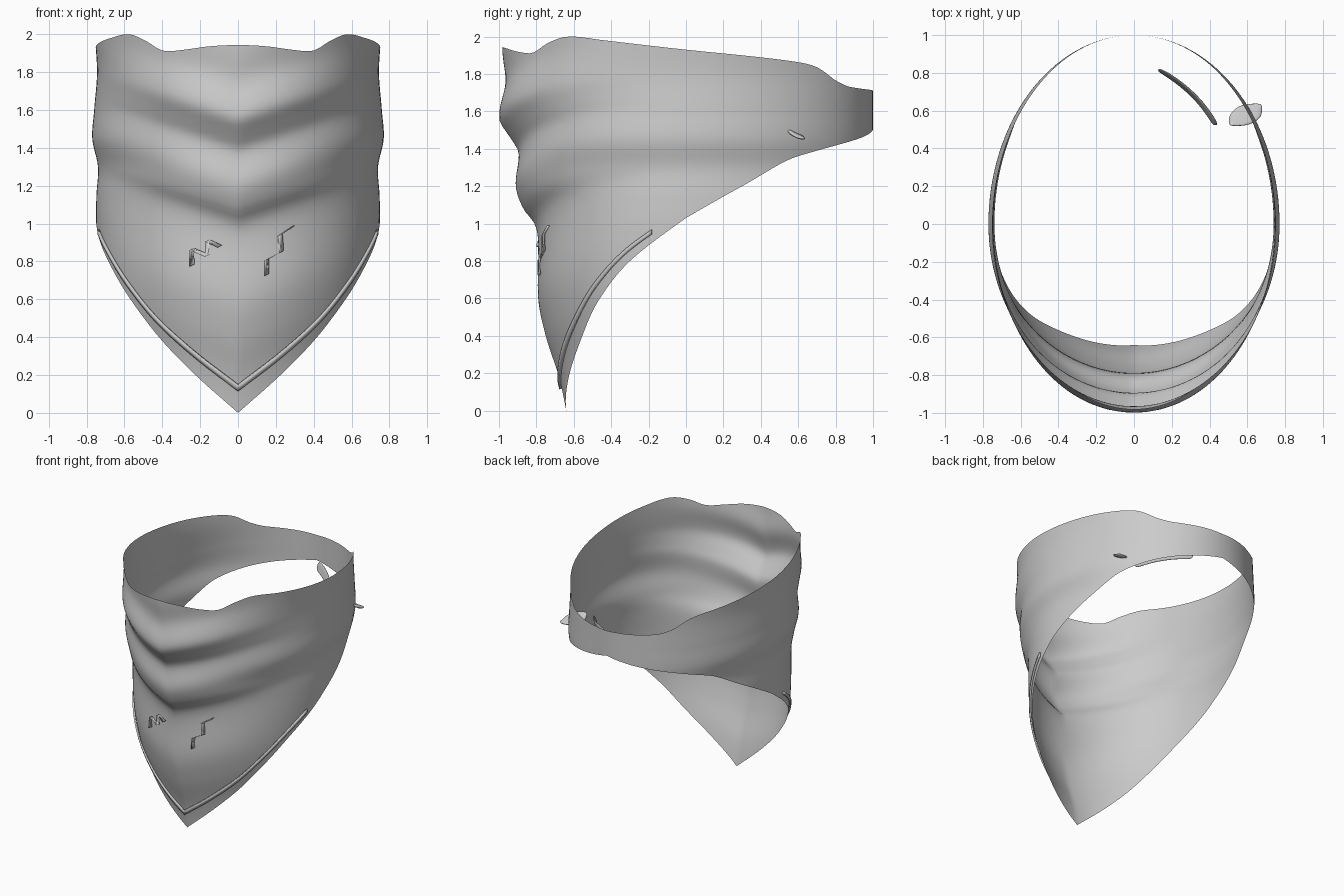
import bpy, bmesh
from math import sin, cos, pi, asin
from mathutils import Vector

if "Cube" in bpy.data.objects:
    bpy.data.objects.remove(bpy.data.objects["Cube"])


def curve(table, t):
    """Smooth cubic interpolation through (t, value) pairs."""
    n = len(table)
    t = max(table[0][0], min(table[-1][0], t))
    i = 0
    while i < n - 2 and t > table[i + 1][0]:
        i += 1

    def slope(k):
        a, b = table[max(k - 1, 0)], table[min(k + 1, n - 1)]
        return (b[1] - a[1]) / (b[0] - a[0])
    (t0, v0), (t1, v1) = table[i], table[i + 1]
    h = t1 - t0
    u = (t - t0) / h
    return ((2*u**3 - 3*u*u + 1)*v0 + (u**3 - 2*u*u + u)*h*slope(i)
            + (3*u*u - 2*u**3)*v1 + (u**3 - u*u)*h*slope(i + 1))


# Edge heights by angle from the front, front depth and side width by height
TOP = [(0, 1.945), (.2, 1.937), (.4, 1.918), (.56, 1.914), (.7, 1.965), (.86, 2.0), (1.1, 1.98),
       (1.57, 1.93), (2.2, 1.865), (2.35, 1.835), (2.5, 1.765), (2.65, 1.73), (pi, 1.71)]
BOTTOM = [(0, 0), (.32, .18), (.63, .38), (.91, .6), (1.18, .8), (1.57, 1.03),
          (1.875, 1.2), (2.21, 1.36), (pi, 1.51)]
DEPTH = [(-.2, .59), (0, .64), (.1, .66), (.2, .685), (.4, .75), (.6, .79), (.9, .79), (1.0, .81),
         (1.08, .87), (1.2, .91), (1.38, .895), (1.46, .94), (1.56, .998), (1.75, .965),
         (1.9, .98), (2.0, .985)]
WIDTH = [(0, .62), (.3, .665), (.6, .72), (.8, .74), (1.0, .75), (1.15, .748), (1.3, .74),
         (1.45, .77), (1.6, .76), (1.8, .745), (2.0, .757)]


def cloth(theta, z, out=0.0):
    """Point on the cloth at an angle and height, pushed outward by out."""
    s = sin(theta)
    w = curve(WIDTH, z) + out
    if cos(theta) > 0:
        d = curve(DEPTH, z - .25 * abs(s)) + out
    else:
        d = 1.0 + out
    return Vector((w * s, -d * cos(theta), z))


def grid_object(name, rows, closed=False, thickness=0.0):
    """Skin a list of equally long point rows."""
    bm = bmesh.new()
    vs = [[bm.verts.new(p) for p in r] for r in rows]
    n = len(vs)
    for i in range(n if closed else n - 1):
        a, b = vs[i], vs[(i + 1) % n]
        for j in range(len(a) - 1):
            bm.faces.new((a[j], b[j], b[j + 1], a[j + 1]))
    me = bpy.data.meshes.new(name)
    bm.to_mesh(me)
    bm.free()
    ob = bpy.data.objects.new(name, me)
    bpy.context.collection.objects.link(ob)
    if thickness:
        m = ob.modifiers.new("thickness", 'SOLIDIFY')
        m.thickness = thickness
        m.offset = 0
    bpy.ops.object.select_all(action='DESELECT')
    ob.select_set(True)
    bpy.context.view_layer.objects.active = ob
    bpy.ops.object.shade_smooth_by_angle(angle=0.7)
    return ob


# Main folded cloth, a closed loop draping to a point in front
COLS, ROWS = 144, 64
rows = []
for i in range(COLS):
    th = -pi + 2 * pi * i / COLS
    lo, hi = curve(BOTTOM, abs(th)), curve(TOP, abs(th))
    rows.append([cloth(th, lo + (hi - lo) * j / ROWS) for j in range(ROWS + 1)])
grid_object("bandana_cloth", rows, closed=True)

# Narrow hem band above the lower edge
rows = []
for i in range(81):
    th = -1.34 + 2.68 * i / 80
    f = abs(th) / 1.34
    base = curve(BOTTOM, abs(th))
    rows.append([cloth(th, base + .115 - .07 * f, .008),
                 cloth(th, base + .15 - .08 * f, .008)])
grid_object("hem_band", rows, thickness=.012)

# Zigzag trim strips on the front
ZIGZAGS = {
    "left_zigzag": [(-.24, .78), (-.24, .865), (-.16, .83), (-.16, .91), (-.095, .88)],
    "right_zigzag": [(.15, .73), (.15, .81), (.225, .85), (.22, .94), (.285, .985)],
}
for name, path in ZIGZAGS.items():
    rows = []
    for x, z in path:
        rows.append([cloth(asin((x + k * .011) / curve(WIDTH, z)), z + k * .006, .01)
                     for k in (-1, 1)])
    grid_object(name, rows, thickness=.014)


def ribbon(name, stations, thickness):
    """Ribbon from (centre, half-width vector) stations, slightly cupped."""
    rows = []
    for c, h in stations:
        c, h = Vector(c), Vector(h)
        rows.append([c - h, c + Vector((0, 0, -.012)), c + h])
    ob = grid_object(name, rows, thickness=thickness)
    sub = ob.modifiers.new("smooth", 'SUBSURF')
    sub.levels = sub.render_levels = 2


# Loose tail inside the back band
ribbon("inner_tail", [((.125, .82, 1.575), (.005, .008, .04)),
                      ((.22, .765, 1.57), (.006, .008, .04)),
                      ((.32, .68, 1.55), (.008, .008, .036)),
                      ((.39, .595, 1.53), (.01, .006, .034)),
                      ((.435, .52, 1.51), (.015, .0, .03))], .014)

# Small knot end poking through the side
ribbon("knot_end", [((.50, .545, 1.515), (.0, .025, -.03)),
                    ((.55, .575, 1.50), (.0, .058, -.035)),
                    ((.62, .58, 1.485), (.01, .06, -.035)),
                    ((.68, .60, 1.47), (.005, .04, -.012))], .022)
